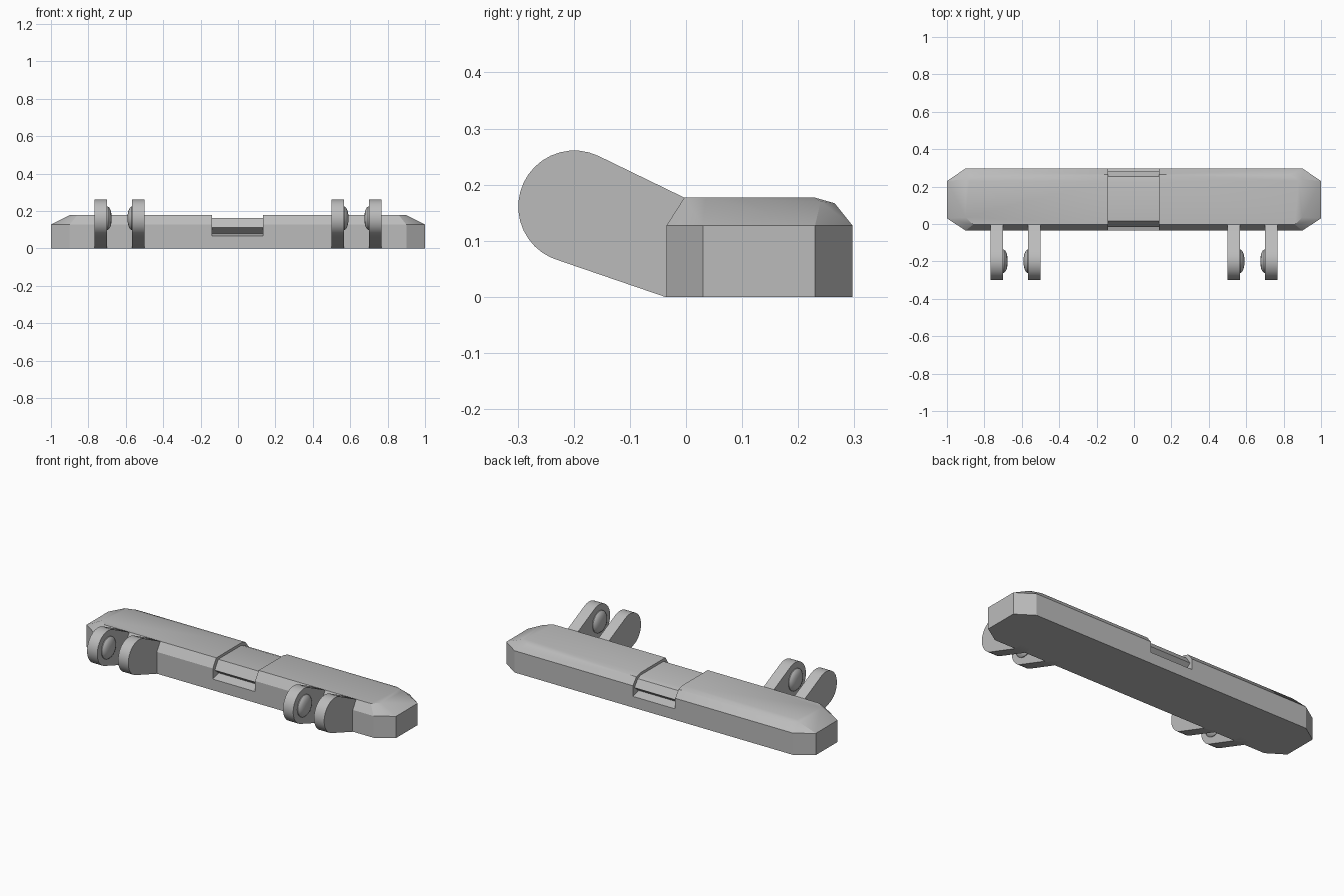
import bpy
import bmesh
from math import cos, sin, radians

cube = bpy.data.objects.get("Cube")
if cube:
    bpy.data.objects.remove(cube)

grey = bpy.data.materials.new("plain grey")
grey.use_nodes = True
COLOUR = (0.5, 0.5, 0.5, 1)
grey.diffuse_color = COLOUR
grey.node_tree.nodes["Principled BSDF"].inputs["Base Color"].default_value = COLOUR


def make_object(name, bm):
    bmesh.ops.recalc_face_normals(bm, faces=bm.faces)
    mesh = bpy.data.meshes.new(name)
    bm.to_mesh(mesh)
    bm.free()
    mesh.materials.append(grey)
    obj = bpy.data.objects.new(name, mesh)
    bpy.context.collection.objects.link(obj)
    return obj


def smooth(obj, angle):
    bpy.ops.object.select_all(action="DESELECT")
    obj.select_set(True)
    bpy.context.view_layer.objects.active = obj
    bpy.ops.object.shade_smooth_by_angle(angle=radians(angle))


def prism(name, profile, x0, x1):
    """Extrude a closed (y, z) profile along x."""
    bm = bmesh.new()
    face = bm.faces.new([bm.verts.new((x0, y, z)) for y, z in profile])
    ext = bmesh.ops.extrude_face_region(bm, geom=[face])
    verts = [g for g in ext["geom"] if isinstance(g, bmesh.types.BMVert)]
    bmesh.ops.translate(bm, verts=verts, vec=(x1 - x0, 0, 0))
    return make_object(name, bm)


# Main bar: clipped corners, sloped upper edges
outline = [(1, 0.03), (1, 0.23), (0.9, -0.035), (0.9, 0.297)]
crown = [(0.9, 0.035, 0.177), (0.86, -0.003, 0.177), (0.88, 0.23, 0.177),
         (0.84, 0.265, 0.167), (0.9, 0.24, 0.17)]
points = [(x, y, z) for x, y in outline for z in (0, 0.127)] + crown
bm = bmesh.new()
for x, y, z in points:
    for side in (-1, 1):
        bm.verts.new((side * x, y, z))
bmesh.ops.convex_hull(bm, input=bm.verts)
bmesh.ops.dissolve_limit(bm, angle_limit=radians(1), verts=bm.verts, edges=bm.edges)
bar = make_object("main_bar", bm)

# Sunken centre band with a finger notch on the front and back
band = [(-0.1, 0.065), (-0.035, 0.065), (0.02, 0.08), (-0.017, 0.11), (0.015, 0.162),
        (0.225, 0.162), (0.253, 0.152), (0.282, 0.11), (0.245, 0.08), (0.297, 0.065),
        (0.4, 0.065), (0.4, 0.3), (-0.1, 0.3)]
cutter = prism("band_cutter", band, -0.138, 0.135)
cutter.hide_render = True
cut = bar.modifiers.new("centre band", "BOOLEAN")
cut.operation = "DIFFERENCE"
cut.solver = "EXACT"
cut.object = cutter
bpy.context.view_layer.objects.active = bar
bpy.ops.object.modifier_apply(modifier=cut.name)
bpy.data.objects.remove(cutter)
smooth(bar, 25)

# Hinge arms: round eye tapering wider into the bar
HUB_Y, HUB_Z, HUB_R = -0.199, 0.161, 0.1
arm = [(HUB_Y + HUB_R * cos(radians(a)), HUB_Z + HUB_R * sin(radians(a)))
       for a in range(65, 256, 10)]
arm += [(-0.037, 0.0), (0.02, 0.0), (0.02, 0.15), (-0.003, 0.177)]


def pin_cap(name, x, direction):
    """Low dome on the inner face of an arm."""
    rings = [(0.063, -0.005), (0.063, 0.004), (0.055, 0.013), (0.04, 0.02), (0.02, 0.024)]
    bm = bmesh.new()
    steps = 32
    loops = []
    for r, h in rings:
        loops.append([bm.verts.new((x + direction * h,
                                    HUB_Y + r * cos(radians(360 * i / steps)),
                                    HUB_Z + r * sin(radians(360 * i / steps))))
                      for i in range(steps)])
    for low, high in zip(loops, loops[1:]):
        for i in range(steps):
            j = (i + 1) % steps
            bm.faces.new((low[i], low[j], high[j], high[i]))
    bm.faces.new(loops[0])
    bm.faces.new(loops[-1])
    smooth(make_object(name, bm), 35)


for side, label in ((-1, "right"), (1, "left")):
    for where, near, far, face, way in (("inner", 0.5, 0.566, 0.566, 1),
                                        ("outer", 0.7, 0.766, 0.7, -1)):
        smooth(prism(f"{label}_{where}_hinge_arm", arm, side * near, side * far), 30)
        pin_cap(f"{label}_{where}_pin_cap", side * face, side * way)
